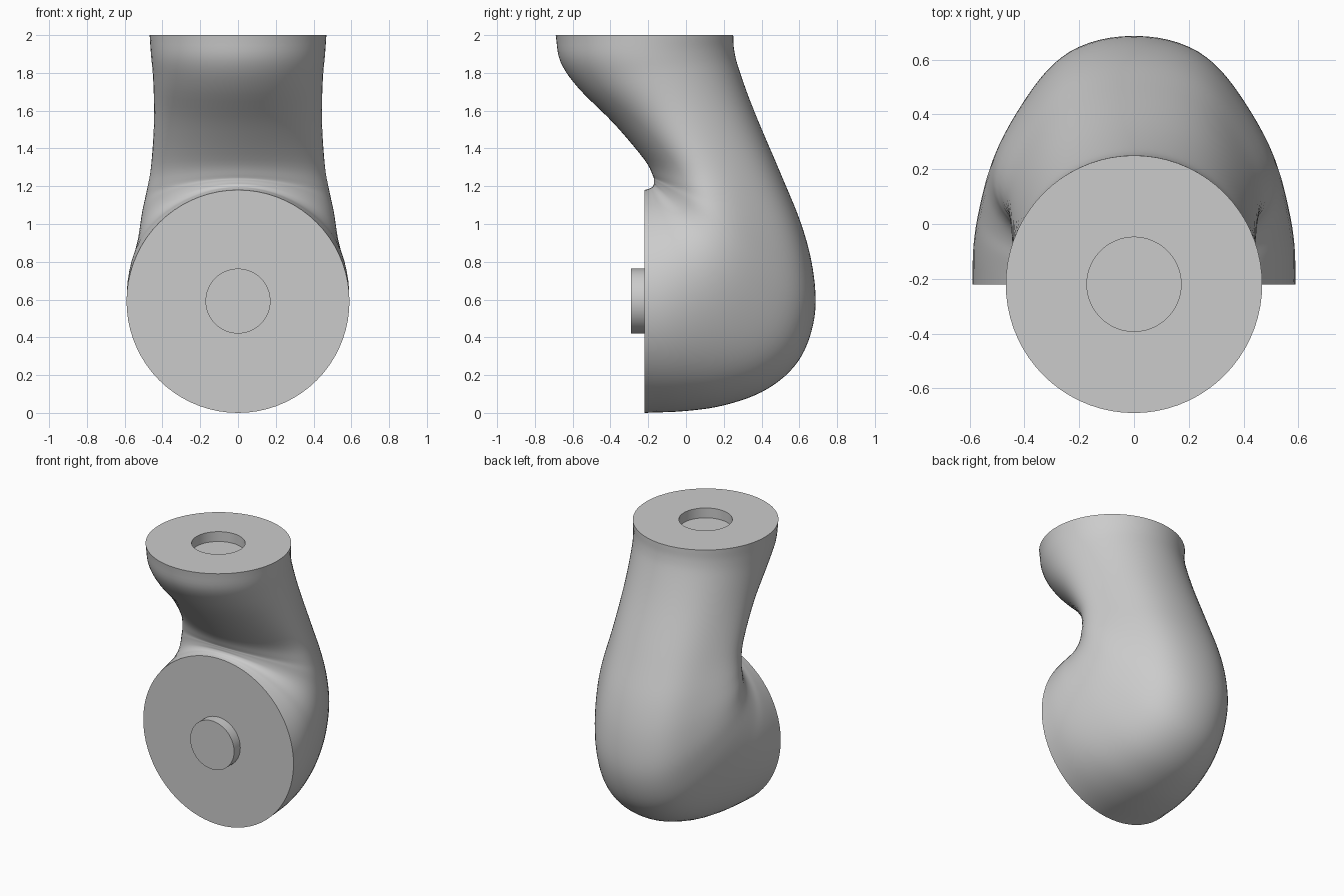
import bpy, bmesh, math
from mathutils import Vector, Matrix

cube = bpy.data.objects.get("Cube")
if cube:
    bpy.data.objects.remove(cube, do_unlink=True)

grey = bpy.data.materials.new("plain grey")
grey.use_nodes = True
grey.diffuse_color = (0.6, 0.6, 0.6, 1)
grey.node_tree.nodes["Principled BSDF"].inputs["Base Color"].default_value = (0.6, 0.6, 0.6, 1)

SIDES, STEPS = 72, 5
PIN_RADIUS, PIN_LENGTH = 0.172, 0.07

# Cross-sections of the bent link: outer (y, z), inner (y, z), half width, egg taper
SECTIONS = [
    (-.22, 0, -.22, 1.18, .59, 0),
    (0, .01, -.20, 1.185, .587, .06),
    (.2, .04, -.19, 1.19, .573, .14),
    (.4, .11, -.18, 1.195, .55, .22),
    (.55, .22, -.175, 1.2, .53, .28),
    (.64, .36, -.17, 1.21, .515, .3),
    (.685, .55, -.17, 1.22, .503, .3),
    (.67, .77, -.17, 1.235, .49, .3),
    (.61, 1.0, -.175, 1.255, .472, .28),
    (.5, 1.27, -.22, 1.34, .45, .22),
    (.36, 1.6, -.38, 1.53, .441, .13),
    (.28, 1.82, -.57, 1.72, .449, .05),
    (.255, 1.92, -.665, 1.86, .46, .02),
    (.25, 2.0, -.69, 2.0, .468, 0),
]


def smooth_rows(rows):
    """Catmull-Rom interpolation through the rows."""
    rows = [Vector(r) for r in rows]
    pts = [rows[0] * 2 - rows[1]] + rows + [rows[-1] * 2 - rows[-2]]
    out = []
    for a, b, c, d in zip(pts, pts[1:], pts[2:], pts[3:]):
        for k in range(STEPS):
            t = k / STEPS
            out.append((b * 2 + (c - a) * t + (a * 2 - b * 5 + c * 4 - d) * t**2
                        + (b * 3 - a - c * 3 + d) * t**3) / 2)
    return out + [rows[-1]]


def ring(bm, centre, axis_a, axis_b, taper=0):
    """Ellipse, made egg-shaped by narrowing the flanks towards axis_b."""
    verts = []
    for i in range(SIDES):
        c, s = math.cos(2 * math.pi * i / SIDES), math.sin(2 * math.pi * i / SIDES)
        verts.append(bm.verts.new(centre + axis_a * c * (1 - taper * s * c * c) + axis_b * s))
    return verts


def bridge(bm, r, s):
    for i in range(SIDES):
        j = (i + 1) % SIDES
        bm.faces.new((r[i], r[j], s[j], s[i]))


def finish(bm, name):
    bmesh.ops.recalc_face_normals(bm, faces=bm.faces)
    mesh = bpy.data.meshes.new(name)
    bm.to_mesh(mesh)
    bm.free()
    mesh.materials.append(grey)
    obj = bpy.data.objects.new(name, mesh)
    bpy.context.collection.objects.link(obj)
    bpy.ops.object.select_all(action='DESELECT')
    obj.select_set(True)
    bpy.context.view_layer.objects.active = obj
    bpy.ops.object.shade_smooth_by_angle(angle=math.radians(40))


# Bent link body
bm = bmesh.new()
rings = []
for oy, oz, iy, iz, width, taper in smooth_rows(SECTIONS):
    outer, inner = Vector((0, oy, oz)), Vector((0, iy, iz))
    rings.append(ring(bm, (outer + inner) / 2, Vector((width, 0, 0)), (outer - inner) / 2, taper))

# Socket sunk into the top face
for z in (2, 2 - PIN_LENGTH):
    rings.append(ring(bm, Vector((0, -.22, z)), Vector((PIN_RADIUS, 0, 0)), Vector((0, PIN_RADIUS, 0))))
for r, s in zip(rings, rings[1:]):
    bridge(bm, r, s)
bm.faces.new(rings[0])
bm.faces.new(rings[-1])
finish(bm, "bent_link_body")

# Round pin on the front face
bm = bmesh.new()
bmesh.ops.create_cone(bm, cap_ends=True, segments=SIDES, radius1=PIN_RADIUS, radius2=PIN_RADIUS,
                      depth=PIN_LENGTH + 0.02,
                      matrix=Matrix.Translation((0, -.245, .592)) @ Matrix.Rotation(math.pi / 2, 4, 'X'))
finish(bm, "front_pin")
